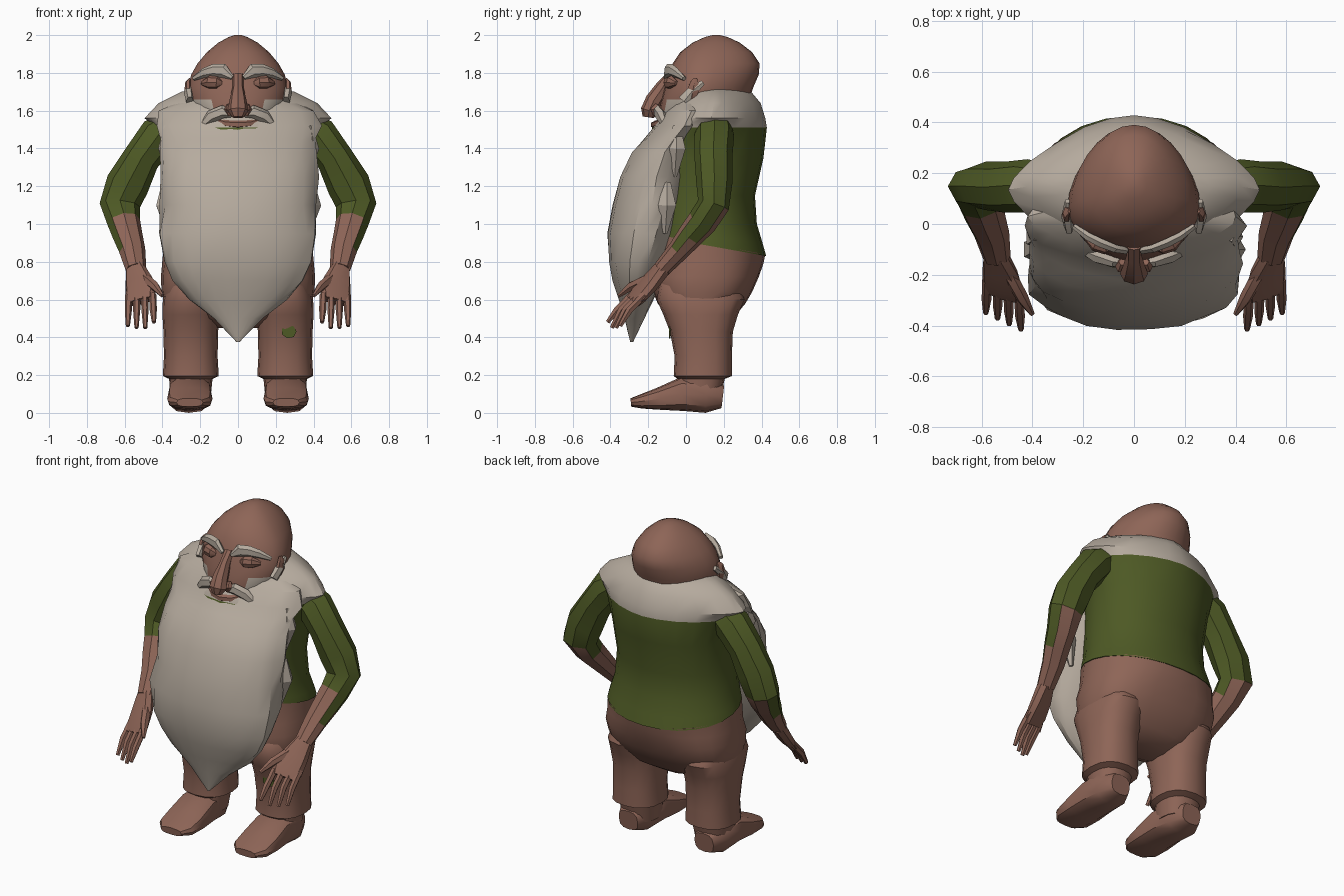
import bpy, bmesh, math, random
from mathutils import Vector

random.seed(4)


def material(name, rgb):
    m = bpy.data.materials.new(name)
    m.diffuse_color = (*rgb, 1)
    return m


MATS = [material("brown", (0.27, 0.13, 0.095)),
        material("green", (0.075, 0.10, 0.018)),
        material("grey_hair", (0.47, 0.41, 0.345))]
BROWN, GREEN, GREY = 0, 1, 2


def skin(name, rings, mat, rule=None, angle=35):
    """Join rings of points into a closed surface; rule(centre, normal) picks a colour."""
    bm = bmesh.new()
    rows = [[bm.verts.new(p) for p in r] for r in rings]
    n = len(rows[0])
    for a, b in zip(rows, rows[1:]):
        for i in range(n):
            j = (i + 1) % n
            bm.faces.new((a[i], a[j], b[j], b[i]))
    bm.faces.new(rows[0])
    bm.faces.new(rows[-1])
    bmesh.ops.recalc_face_normals(bm, faces=bm.faces)
    bm.normal_update()
    for f in bm.faces:
        f.material_index = rule(f.calc_center_median(), f.normal) if rule else mat
    me = bpy.data.meshes.new(name)
    bm.to_mesh(me)
    bm.free()
    for m in MATS:
        me.materials.append(m)
    ob = bpy.data.objects.new(name, me)
    bpy.context.collection.objects.link(ob)
    bpy.ops.object.select_all(action='DESELECT')
    ob.select_set(True)
    bpy.context.view_layer.objects.active = ob
    bpy.ops.object.shade_smooth_by_angle(angle=math.radians(angle))
    return ob


def ellipse(c, u, v, a, b, p=2.0, n=12, jitter=0.0):
    pts = []
    for i in range(n):
        t = 2 * math.pi * i / n
        cs, sn = math.cos(t), math.sin(t)
        k = 1 + random.uniform(-jitter, jitter)
        x = math.copysign(abs(cs) ** (2 / p), cs) * a * k
        y = math.copysign(abs(sn) ** (2 / p), sn) * b * k
        pts.append(c + u * x + v * y)
    return pts


X, Y, Z = Vector((1, 0, 0)), Vector((0, 1, 0)), Vector((0, 0, 1))


def loft(name, levels, mat, cx=0.0, p=2.2, n=16, jitter=0.0, rule=None, angle=35, egg=0.0):
    """Upright form from levels (z, half width, front y, back y, optional slope).
    p is the squareness, fixed or by height; egg narrows the back."""
    rings = []
    for z, rx, yf, yb, *slope in levels:
        ring = ellipse(Vector((cx, (yf + yb) / 2, z)), X, Y, rx, (yb - yf) / 2,
                       p(z) if callable(p) else p, n, jitter)
        for q in ring:
            q.x *= 1 - egg * max(0, q.y - 0.05)
            q.z += (slope[0] if slope else 0) * (q.y - yb)
        rings.append(ring)
    return skin(name, rings, mat, rule, angle)


def tube(name, path, mat, side=1, ref=X, p=2.0, n=8, rule=None, angle=35):
    """Limb along path of (x, y, z, half width, half depth)."""
    pts = [Vector((q[0] * side, q[1], q[2])) for q in path]
    rings = []
    for i, c in enumerate(pts):
        d = (pts[min(i + 1, len(pts) - 1)] - pts[max(i - 1, 0)]).normalized()
        u = (ref - d * ref.dot(d)).normalized()
        rings.append(ellipse(c, u, d.cross(u), path[i][3], path[i][4], p, n))
    return skin(name, rings, mat, rule, angle)


# shirt with the grey hair lying over the shoulders
loft("torso", [
    (0.83, 0.40, -0.20, 0.425, -0.18), (0.90, 0.39, -0.20, 0.405, -0.1),
    (1.00, 0.37, -0.20, 0.375), (1.15, 0.36, -0.20, 0.365), (1.35, 0.37, -0.20, 0.41),
    (1.51, 0.43, -0.18, 0.428), (1.56, 0.495, -0.15, 0.42), (1.64, 0.42, -0.10, 0.395),
    (1.70, 0.30, -0.05, 0.345), (1.72, 0.20, 0.0, 0.32)], GREEN, n=24,
    p=lambda z: 2.1 if z < 1.4 else 1.75 if z < 1.53 else 1.5,
    rule=lambda c, nm: GREY if c.z > 1.52 else GREEN)

# seat of the trousers
loft("trouser_seat", [
    (0.45, 0.12, 0.0, 0.17), (0.50, 0.28, -0.09, 0.25), (0.58, 0.39, -0.15, 0.315),
    (0.64, 0.405, -0.175, 0.35), (0.72, 0.408, -0.19, 0.385), (0.79, 0.402, -0.20, 0.41),
    (0.84, 0.392, -0.20, 0.42, -0.18)], BROWN, n=24, p=lambda z: 2.2 if z > 0.75 else 2.6)

# long full beard
loft("beard", [
    (0.375, 0.008, -0.295, -0.28), (0.50, 0.13, -0.325, -0.22), (0.60, 0.26, -0.355, -0.17),
    (0.70, 0.345, -0.388, -0.13), (0.80, 0.395, -0.408, -0.09), (0.95, 0.42, -0.414, -0.02),
    (1.10, 0.41, -0.39, 0.03), (1.25, 0.42, -0.35, 0.04), (1.38, 0.41, -0.285, 0.06),
    (1.45, 0.41, -0.225, 0.10), (1.52, 0.44, -0.165, 0.15), (1.60, 0.41, -0.12, 0.18),
    (1.66, 0.28, -0.07, 0.20)], GREY, n=22, jitter=0.025, angle=28,
    p=lambda z: 2.1 if z < 1.3 else 1.8 if z < 1.4 else 1.6)

# head, grey on the lower cheeks
loft("head", [
    (1.50, 0.17, -0.14, 0.25), (1.58, 0.23, -0.145, 0.31), (1.66, 0.265, -0.13, 0.335),
    (1.72, 0.272, -0.115, 0.355), (1.79, 0.262, -0.095, 0.385), (1.85, 0.23, -0.07, 0.39),
    (1.91, 0.178, -0.03, 0.35), (1.96, 0.115, 0.035, 0.285), (1.99, 0.055, 0.10, 0.22),
    (2.0, 0.02, 0.14, 0.18)], BROWN, n=24, angle=50, egg=0.9,
    rule=lambda c, nm: GREY if c.z < 1.67 and abs(c.x) > 0.12 and c.y < 0.1 else BROWN)

# nose and lips
tube("nose", [(0, -0.085, 1.79, 0.03, 0.02), (0, -0.125, 1.72, 0.03, 0.04),
              (0, -0.17, 1.655, 0.045, 0.045), (0, -0.195, 1.60, 0.055, 0.045),
              (0, -0.20, 1.565, 0.03, 0.03)], BROWN)
tube("lower_lip", [(-0.12, -0.12, 1.55, 0.01, 0.01), (-0.06, -0.15, 1.53, 0.02, 0.02),
                   (0, -0.165, 1.525, 0.022, 0.022), (0.06, -0.15, 1.53, 0.02, 0.02),
                   (0.12, -0.12, 1.55, 0.01, 0.01)], BROWN, ref=Z, n=6)

for s, tag in ((1, "right"), (-1, "left")):
    # eyes, brows, moustache and ears
    tube("eye_" + tag, [(0.085, -0.09, 1.745, 0.012, 0.012), (0.11, -0.092, 1.748, 0.033, 0.028),
                        (0.15, -0.078, 1.75, 0.036, 0.03), (0.19, -0.05, 1.745, 0.012, 0.012)],
         BROWN, s, ref=Z)
    tube("brow_" + tag, [(0.03, -0.105, 1.775, 0.012, 0.015), (0.08, -0.095, 1.812, 0.038, 0.018),
                         (0.13, -0.075, 1.813, 0.034, 0.02), (0.18, -0.05, 1.80, 0.026, 0.018),
                         (0.235, -0.01, 1.77, 0.012, 0.012)], GREY, s, ref=Z, n=6)
    tube("moustache_" + tag, [(0.03, -0.155, 1.58, 0.015, 0.012), (0.08, -0.15, 1.595, 0.035, 0.022),
                              (0.14, -0.13, 1.57, 0.035, 0.028), (0.21, -0.10, 1.50, 0.01, 0.012)],
         GREY, s, ref=Z, n=6)
    tube("nostril_" + tag, [(0.045, -0.15, 1.63, 0.015, 0.015), (0.05, -0.165, 1.605, 0.025, 0.028),
                            (0.045, -0.16, 1.575, 0.012, 0.015)], BROWN, s, n=6)
    tube("ear_" + tag, [(0.255, 0.03, 1.65, 0.015, 0.02), (0.265, 0.035, 1.70, 0.02, 0.035),
                        (0.265, 0.045, 1.75, 0.014, 0.025), (0.255, 0.05, 1.77, 0.005, 0.01)],
         BROWN, s, n=6)
    tube("sideburn_" + tag, [(0.255, -0.01, 1.65, 0.02, 0.04), (0.262, 0.03, 1.70, 0.025, 0.03),
                             (0.262, 0.09, 1.75, 0.01, 0.015)], GREY, s, n=6)

    # loose locks at the beard's sides
    for k, (x, y, z) in enumerate([(0.39, -0.10, 1.10), (0.35, -0.24, 1.0), (0.38, -0.05, 1.4)]):
        tube(f"beard_lock_{tag}_{k}", [(x, y, z + 0.12, 0.015, 0.02), (x + 0.01, y, z, 0.04, 0.05),
                                       (x - 0.02, y - 0.01, z - 0.15, 0.012, 0.012)],
             GREY, s, n=5, angle=20)

    # arm: sleeve runs further down the outer side
    tube("arm_" + tag, [
        (0.34, 0.15, 1.53, 0.08, 0.09), (0.42, 0.15, 1.47, 0.105, 0.105),
        (0.51, 0.145, 1.35, 0.098, 0.10), (0.585, 0.15, 1.21, 0.115, 0.095),
        (0.625, 0.145, 1.10, 0.108, 0.085), (0.605, 0.085, 1.01, 0.088, 0.08),
        (0.585, 0.025, 0.94, 0.08, 0.07), (0.56, -0.04, 0.86, 0.07, 0.058),
        (0.54, -0.13, 0.76, 0.055, 0.046)], GREEN, s,
        rule=lambda c, nm: GREEN if c.z > (0.88 if nm.x * s > 0.45 else 1.04) else BROWN)

    # hand, turned so the thumb side leads
    turn = Vector((1, 0.55 * s, 0)).normalized()
    tube("palm_" + tag, [(0.545, -0.12, 0.77, 0.05, 0.042), (0.525, -0.19, 0.69, 0.078, 0.038),
                         (0.515, -0.25, 0.625, 0.088, 0.032), (0.515, -0.28, 0.59, 0.078, 0.024)],
         BROWN, s, ref=turn, p=2.5)
    for k in range(4):
        bx, by = 0.452 + 0.042 * k, -0.285 + 0.022 * k
        tx, ty, tz = 0.445 + 0.046 * k, -0.415 + 0.022 * k, (0.48, 0.45, 0.45, 0.46)[k]
        tube(f"finger_{tag}_{k}", [(bx, by, 0.625, 0.02, 0.022),
                                   ((bx + tx) / 2, (by + ty) / 2 - 0.015, 0.545, 0.019, 0.021),
                                   (tx, ty, tz, 0.011, 0.012)], BROWN, s, n=6)
    tube("thumb_" + tag, [(0.49, -0.20, 0.71, 0.028, 0.028), (0.44, -0.29, 0.67, 0.025, 0.025),
                          (0.40, -0.355, 0.62, 0.01, 0.01)], BROWN, s, n=6)

    # trouser leg with a cuff, then the ankle
    loft("leg_" + tag, [
        (0.08, 0.105, -0.04, 0.18), (0.18, 0.115, -0.045, 0.205), (0.195, 0.148, -0.065, 0.243),
        (0.30, 0.142, -0.06, 0.243), (0.43, 0.145, -0.085, 0.248), (0.52, 0.15, -0.12, 0.275),
        (0.60, 0.148, -0.155, 0.31), (0.68, 0.12, -0.14, 0.28), (0.74, 0.06, -0.08, 0.2)],
        BROWN, cx=0.25 * s, n=16, p=2.4)

    # shoe
    tube("shoe_" + tag, [
        (0.26, 0.195, 0.085, 0.065, 0.06), (0.26, 0.11, 0.095, 0.108, 0.095),
        (0.255, -0.02, 0.10, 0.115, 0.09), (0.255, -0.14, 0.075, 0.12, 0.06),
        (0.255, -0.24, 0.06, 0.115, 0.037), (0.255, -0.292, 0.055, 0.07, 0.022)],
        BROWN, s, p=2.8, n=12)

# green patch on one knee
skin("knee_patch", [ellipse(Vector((0.27, y, 0.43)), X, Z, 0.04, 0.036, n=7)
                    for y in (-0.09, -0.083)], GREEN)
